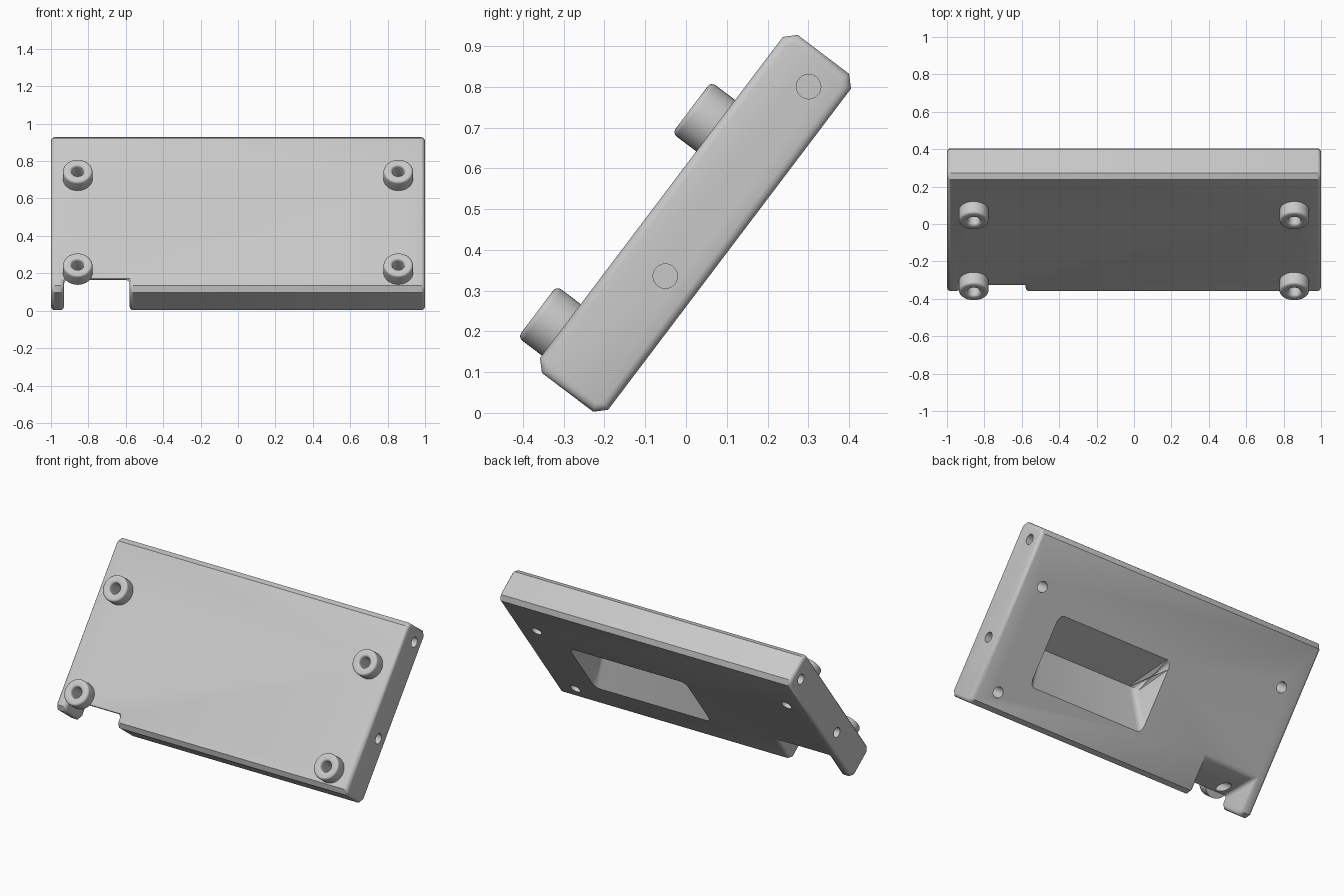
import bpy
import bmesh
import math
from mathutils import Matrix

if "Cube" in bpy.data.objects:
    bpy.data.objects.remove(bpy.data.objects["Cube"], do_unlink=True)

# Local frame: x across, y up the slope, z out of the front face
TILT = Matrix.Rotation(math.radians(52.9), 4, "X")
LOW, HIGH = -0.135, 0.905
BACK, FRONT = 0.157, 0.367
SCREWS = [(x, y) for x in (-0.857, 0.857) for y in (-0.022, 0.606)]

grey = bpy.data.materials.new("light grey")
grey.use_nodes = True
grey.diffuse_color = (0.58, 0.58, 0.58, 1)
grey.node_tree.nodes["Principled BSDF"].inputs["Base Color"].default_value = (0.58, 0.58, 0.58, 1)


def make(name, bm, matrix=TILT):
    bmesh.ops.recalc_face_normals(bm, faces=bm.faces)
    bm.transform(matrix)
    mesh = bpy.data.meshes.new(name)
    bm.to_mesh(mesh)
    bm.free()
    mesh.materials.append(grey)
    obj = bpy.data.objects.new(name, mesh)
    bpy.context.collection.objects.link(obj)
    return obj


def activate(obj):
    bpy.ops.object.select_all(action="DESELECT")
    obj.select_set(True)
    bpy.context.view_layer.objects.active = obj


def apply(obj, mod):
    activate(obj)
    bpy.ops.object.modifier_apply(modifier=mod.name)


def cut(obj, cutter):
    cutter.hide_render = True
    mod = obj.modifiers.new("cut", "BOOLEAN")
    mod.operation = "DIFFERENCE"
    mod.solver = "EXACT"
    mod.object = cutter
    apply(obj, mod)
    bpy.data.objects.remove(cutter, do_unlink=True)


def cylinder(name, radius, depth, place):
    bm = bmesh.new()
    bmesh.ops.create_cone(bm, cap_ends=True, segments=32, radius1=radius,
                          radius2=radius, depth=depth)
    return make(name, bm, TILT @ place)


# Plate: chamfered section extruded across the width
c = 0.026
section = [(LOW + c, BACK), (HIGH - c, BACK), (HIGH, BACK + c), (HIGH, FRONT - c),
           (HIGH - c, FRONT), (LOW + c, FRONT), (LOW, FRONT - c), (LOW, BACK + c)]
bm = bmesh.new()
face = bm.faces.new([bm.verts.new((-1, y, z)) for y, z in section])
ext = bmesh.ops.extrude_face_region(bm, geom=[face])
bmesh.ops.translate(bm, vec=(2, 0, 0),
                    verts=[v for v in ext["geom"] if isinstance(v, bmesh.types.BMVert)])
plate = make("plate", bm)

# Level notch through the lower edge
bm = bmesh.new()
bmesh.ops.create_cube(bm, size=1)
notch = Matrix.Translation((-0.755, -0.2, -0.035)) @ Matrix.Diagonal((0.35, 1, 0.4, 1))
cut(plate, make("notch_cutter", bm, notch))

# Rounded side and notch edges
bevel = plate.modifiers.new("edges", "BEVEL")
bevel.width = 0.02
bevel.segments = 3
bevel.limit_method = "ANGLE"
bevel.angle_limit = math.radians(50)
apply(plate, bevel)

# Wedge-shaped pocket in the back, with sloping rounded ends
x0, x1, y0, y1, run, deep = -0.12, 0.68, 0.076, 0.503, 0.06, 0.155
bm = bmesh.new()
rim = [bm.verts.new((x, y, BACK)) for x, y in ((x0, y0), (x1, y0), (x1, y1), (x0, y1))]
base = [bm.verts.new((v.co.x, v.co.y, BACK - 0.1)) for v in rim]
ridge = [bm.verts.new((x, (y0 + y1) / 2, BACK + deep)) for x in (x0 + run, x1 - run)]
a, b, d, e = rim
bm.faces.new(base)
for i in range(4):
    bm.faces.new((base[i], base[i - 1], rim[i - 1], rim[i]))
for loop in ((a, b, ridge[1], ridge[0]), (d, e, ridge[0], ridge[1]),
             (b, d, ridge[1]), (e, a, ridge[0])):
    bm.faces.new(loop)
hips = [edge for edge in bm.edges
        if len([v for v in edge.verts if v in ridge]) == 1]
bmesh.ops.bevel(bm, geom=hips, offset=0.03, segments=5, profile=0.5, affect="EDGES")
cut(plate, make("pocket_cutter", bm))

# Screw holes through the plate
for x, y in SCREWS:
    cut(plate, cylinder("screw_cutter", 0.032, 0.6, Matrix.Translation((x, y, 0.26))))

# Blind holes in both sides
for x in (-1, 1):
    for y in (0.237, 0.82):
        place = Matrix.Translation((x, y, 0.243)) @ Matrix.Rotation(math.pi / 2, 4, "Y")
        cut(plate, cylinder("side_cutter", 0.03, 0.24, place))


# Standoffs: a rounded ring section spun about its axis
def standoff(name, x, y):
    bottom, top, inner, outer, r = FRONT - 0.004, 0.441, 0.032, 0.079, 0.014
    ring = [(inner, bottom), (outer, bottom)]
    for centre, start in ((outer - r, 0), (inner + r, 90)):
        for step in range(5):
            t = math.radians(start + step * 22.5)
            ring.append((centre + r * math.cos(t), top - r + r * math.sin(t)))
    bm = bmesh.new()
    verts = [bm.verts.new((px, 0, pz)) for px, pz in ring]
    edges = [bm.edges.new((verts[i - 1], verts[i])) for i in range(len(verts))]
    bmesh.ops.spin(bm, geom=verts + edges, cent=(0, 0, 0), axis=(0, 0, 1),
                   angle=math.tau, steps=40)
    bmesh.ops.remove_doubles(bm, verts=bm.verts, dist=0.0001)
    return make(name, bm, TILT @ Matrix.Translation((x, y, 0)))


parts = [plate]
for x, y in SCREWS:
    side = "left" if x > 0 else "right"
    level = "upper" if y > 0.3 else "lower"
    parts.append(standoff(f"{level}_{side}_standoff", x, y))

for part in parts:
    activate(part)
    bpy.ops.object.shade_smooth_by_angle(angle=math.radians(32))
